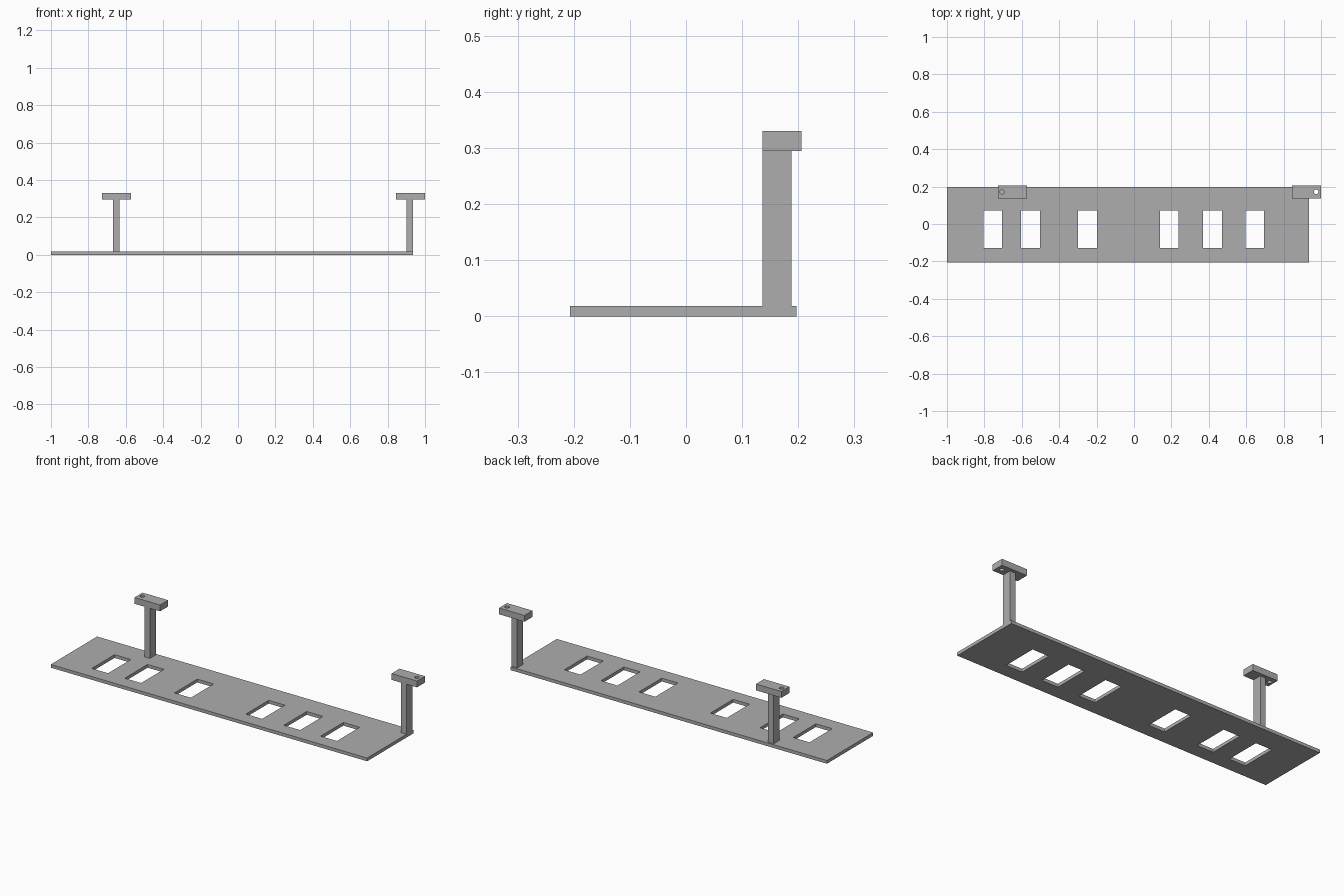
import bpy

default = bpy.data.objects.get("Cube")
if default:
    bpy.data.objects.remove(default, do_unlink=True)

grey = bpy.data.materials.new("plain_grey")
grey.use_nodes = True
colour = (0.42, 0.42, 0.42, 1)
grey.diffuse_color = colour
grey.node_tree.nodes["Principled BSDF"].inputs["Base Color"].default_value = colour


def box(name, x, y, z):
    """Box from its (min, max) range on each axis."""
    spans = (x, y, z)
    bpy.ops.mesh.primitive_cube_add(size=1, location=[(a + b) / 2 for a, b in spans])
    obj = bpy.context.object
    obj.name = name
    obj.scale = [b - a for a, b in spans]
    bpy.ops.object.transform_apply(location=False, rotation=False, scale=True)
    obj.data.materials.append(grey)
    return obj


def cut(target, cutter):
    """Cut a hole and remove the cutter."""
    cutter.hide_render = True
    mod = target.modifiers.new("hole", "BOOLEAN")
    mod.operation = "DIFFERENCE"
    mod.solver = "EXACT"
    mod.object = cutter
    bpy.context.view_layer.objects.active = target
    bpy.ops.object.modifier_apply(modifier=mod.name)
    bpy.data.objects.remove(cutter, do_unlink=True)


# Base plate with six rectangular windows
PLATE_TOP, POST_TOP, CAP_TOP = 0.018, 0.295, 0.33
plate = box("base_plate", (-1, 0.935), (-0.207, 0.197), (0, PLATE_TOP))
for x in (-0.755, -0.553, -0.249, 0.188, 0.42, 0.645):
    cut(plate, box("window_cutter", (x - 0.05, x + 0.05), (-0.128, 0.071), (-0.1, 0.1)))

# Two T-shaped hangers, each with a screw hole at the outer end of its cap
for side, x, hole in (("right", -0.651, -0.055), ("left", 0.918, 0.052)):
    box(side + "_post", (x - 0.017, x + 0.017), (0.136, 0.188), (PLATE_TOP, POST_TOP))
    middle = -0.65 if side == "right" else 0.922
    cap = box(side + "_cap", (middle - 0.078, middle + 0.078), (0.136, 0.206), (POST_TOP, CAP_TOP))
    bpy.ops.mesh.primitive_cylinder_add(vertices=24, radius=0.012, depth=0.2,
                                        location=(middle + hole, 0.172, POST_TOP))
    cut(cap, bpy.context.object)
